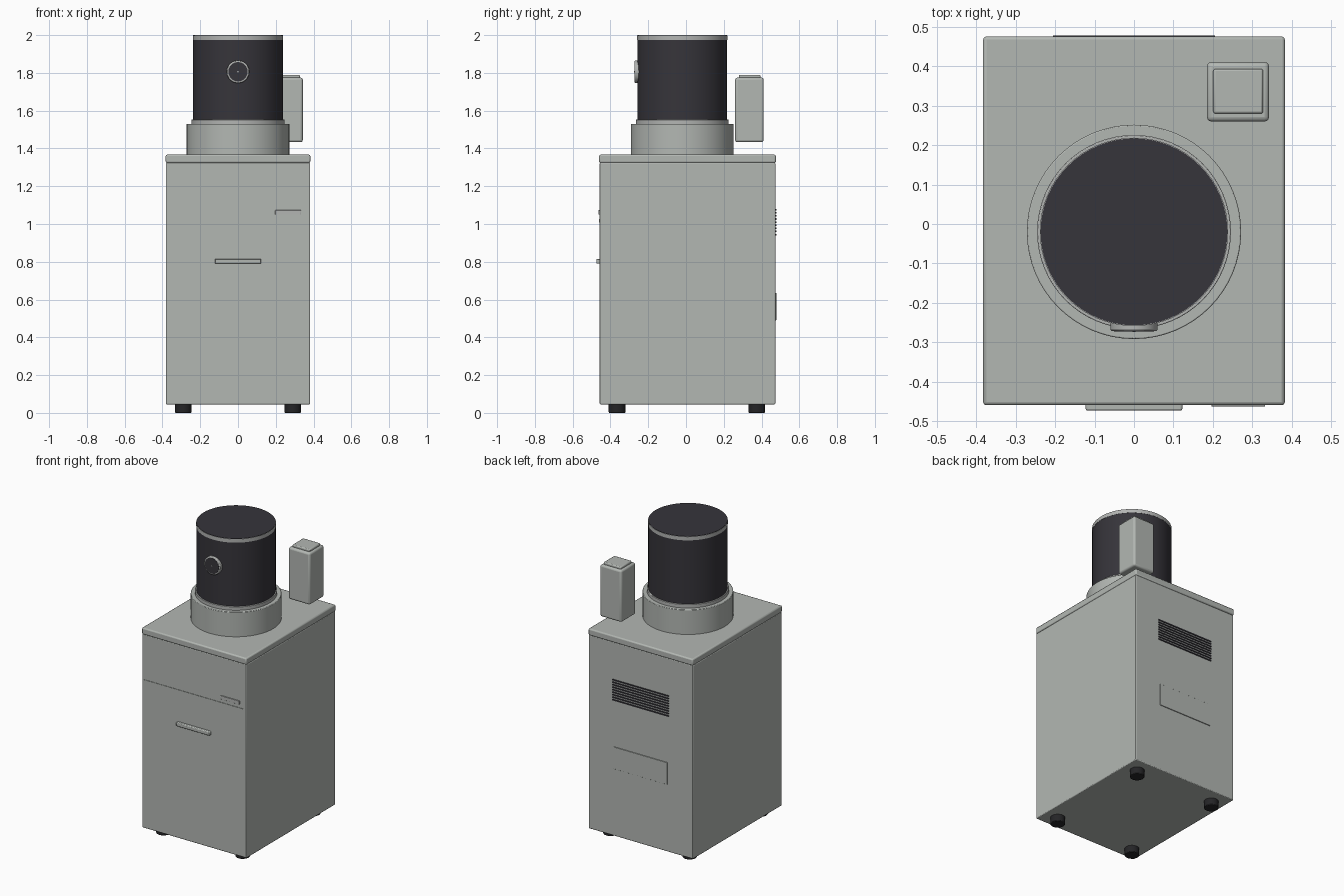
import bpy
import math

cube = bpy.data.objects.get("Cube")
if cube:
    bpy.data.objects.remove(cube, do_unlink=True)


def material(name, rgb):
    m = bpy.data.materials.new(name)
    m.use_nodes = True
    m.diffuse_color = (*rgb, 1)
    m.node_tree.nodes["Principled BSDF"].inputs["Base Color"].default_value = (*rgb, 1)
    return m


GREY = material("warm grey", (0.45, 0.475, 0.45))
SILVER = material("silver grey", (0.45, 0.46, 0.45))
DARK = material("charcoal", (0.037, 0.035, 0.043))
RUBBER = material("black rubber", (0.018, 0.018, 0.02))


def finish(name, mat, bevel, segments):
    ob = bpy.context.object
    ob.name = name
    ob.data.materials.append(mat)
    if bevel:
        mod = ob.modifiers.new("Bevel", "BEVEL")
        mod.width = bevel
        mod.segments = segments
        mod.limit_method = "ANGLE"
        mod.angle_limit = math.radians(40)
    bpy.ops.object.shade_smooth_by_angle(angle=math.radians(35))
    return ob


def box(name, mat, x, y, z, bevel=0, segments=2):
    """Box from (low, high) spans on each axis."""
    spans = (x, y, z)
    bpy.ops.mesh.primitive_cube_add(size=1, location=[(a + b) / 2 for a, b in spans])
    bpy.context.object.scale = [b - a for a, b in spans]
    bpy.ops.object.transform_apply(location=False, rotation=False)
    return finish(name, mat, bevel, segments)


def drum(name, mat, r, x, y, z, bevel=0, sides=64):
    """Upright cylinder with a (low, high) span in z."""
    bpy.ops.mesh.primitive_cylinder_add(
        vertices=sides, radius=r, depth=z[1] - z[0], location=(x, y, sum(z) / 2))
    return finish(name, mat, bevel, 2)


def knob(name, mat, r, y, z, bevel=0):
    """Cylinder lying along y, centred on x."""
    bpy.ops.mesh.primitive_cylinder_add(
        vertices=48, radius=r, depth=y[1] - y[0],
        location=(0, sum(y) / 2, z), rotation=(math.pi / 2, 0, 0))
    return finish(name, mat, bevel, 2)


FRONT, BACK, HALF = -0.458, 0.474, 0.383

# Cabinet and lid
box("cabinet", GREY, (-HALF + 0.001, HALF - 0.001), (FRONT + 0.001, BACK - 0.001),
    (0.045, 1.325), 0.005)
box("lid", GREY, (-HALF, HALF), (FRONT - 0.002, BACK + 0.002), (1.323, 1.367), 0.008)

# Feet
for side in (-1, 1):
    for depth, y in (("front", -0.365), ("back", 0.375)):
        which = "left" if side > 0 else "right"
        drum(f"{depth}_{which}_foot", RUBBER, 0.044, side * 0.29, y, (0, 0.05), 0.004, 32)

# Front details
box("front_seam_strip", GREY, (-0.365, 0.365), (FRONT - 0.002, FRONT + 0.01), (1.008, 1.027))
box("front_badge", SILVER, (0.197, 0.333), (FRONT - 0.005, FRONT + 0.01), (1.05, 1.073), 0.001)
box("front_handle", GREY, (-0.123, 0.123), (FRONT - 0.016, FRONT + 0.01), (0.79, 0.816), 0.005)

# Back vent slats and service panel
for i in range(9):
    z = 0.94 + i * 0.0165
    box(f"vent_slat_{i + 1}", DARK, (-0.205, 0.205), (BACK - 0.01, BACK + 0.004), (z, z + 0.008))
box("service_panel", GREY, (-0.195, 0.195), (BACK - 0.01, BACK + 0.004), (0.49, 0.635), 0.001)

# Round head: base, collar, dark drum, top ring and disc
CY = -0.02
drum("head_base", GREY, 0.272, 0, CY, (1.36, 1.53), 0.003)
drum("head_collar", SILVER, 0.246, 0, CY, (1.52, 1.553), 0.002)
drum("head_drum", DARK, 0.238, 0, CY, (1.55, 1.975))
drum("head_top_ring", SILVER, 0.239, 0, CY, (1.974, 1.998))
drum("head_top_disc", DARK, 0.237, 0, CY, (1.99, 2.0))

# Round button on the head
knob("button_rim", SILVER, 0.06, (-0.272, -0.24), 1.806, 0.005)
knob("button_face", DARK, 0.051, (-0.2735, -0.26), 1.806)
knob("button_dot", SILVER, 0.004, (-0.2745, -0.265), 1.806)

# Small canister above the back corner
box("canister", GREY, (0.185, 0.343), (0.26, 0.411), (1.433, 1.775), 0.012, 3)
box("canister_cap", GREY, (0.201, 0.328), (0.28, 0.394), (1.77, 1.79), 0.006)
